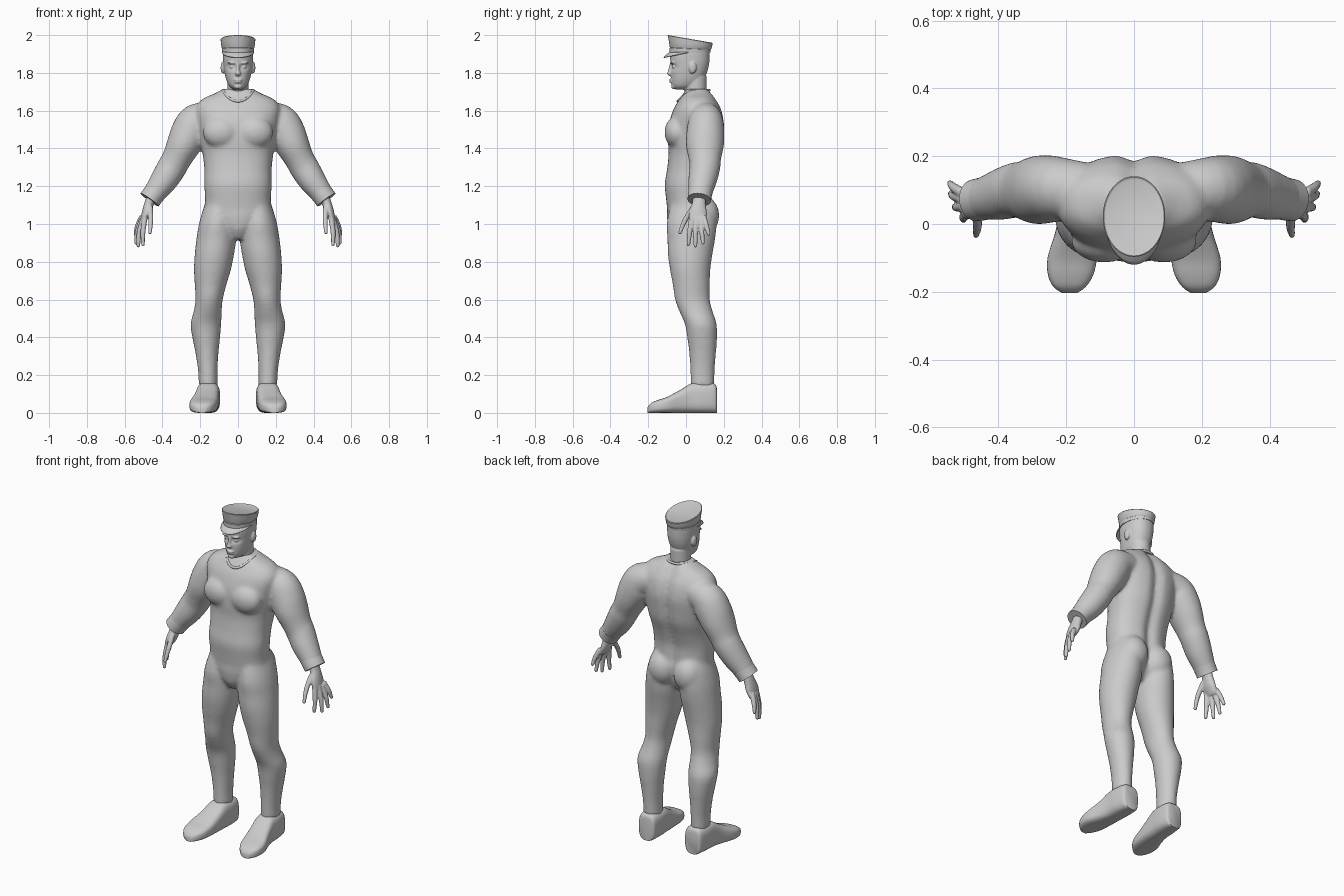
import bpy, bmesh, math
from mathutils import Vector, Matrix

SIDES = (-1, 1)


def power(v, e):
    return math.copysign(abs(v) ** e, v)


def spline(rows, steps):
    """Catmull-Rom interpolation of the section rows."""
    out = []
    for i in range(len(rows) - 1):
        p0, p1, p2, p3 = (rows[max(0, min(len(rows) - 1, k))] for k in (i - 1, i, i + 1, i + 2))
        for j in range(steps):
            t = j / steps
            out.append([0.5 * (2 * b + (c - a) * t + (2 * a - 5 * b + 4 * c - d) * t * t
                               + (3 * b - a - 3 * c + d) * t ** 3)
                        for a, b, c, d in zip(p0, p1, p2, p3)])
    return out + [list(rows[-1])]


def loft(bm, rows, side=1, axis=None, ref=(0, 1, 0), p=2.0, n=40, steps=4):
    """Skin elliptical sections (x, y, z, radius_a, radius_b); b lies along ref."""
    rows = spline(rows, steps)
    pts = [Vector(r[:3]) for r in rows]
    rings = []
    for i, r in enumerate(rows):
        t = Vector(axis) if axis else (pts[min(i + 1, len(pts) - 1)] - pts[max(i - 1, 0)]).normalized()
        v = Vector(ref)
        v = (v - t * v.dot(t)).normalized()
        u = v.cross(t)
        ring = []
        for k in range(n):
            a = 2 * math.pi * k / n
            q = pts[i] + u * r[3] * power(math.cos(a), 2 / p) + v * r[4] * power(math.sin(a), 2 / p)
            ring.append(bm.verts.new((q.x * side, q.y, q.z)))
        rings.append(ring)
    for r0, r1 in zip(rings, rings[1:]):
        for k in range(n):
            bm.faces.new((r0[k], r0[(k + 1) % n], r1[(k + 1) % n], r1[k]))
    bm.faces.new(rings[0])
    bm.faces.new(rings[-1])
    return [v for ring in rings for v in ring]


def ball(bm, loc, size, side=1):
    m = Matrix.Translation((loc[0] * side, loc[1], loc[2])) @ Matrix.Diagonal((*size, 1))
    bmesh.ops.create_uvsphere(bm, u_segments=24, v_segments=16, radius=1, matrix=m)


def upright(rows):
    """(z, front_y, back_y, half_width) to loft rows."""
    return [(0, (f + b) / 2, z, w, (b - f) / 2) for z, f, b, w in rows]


def finish(bm, name, voxel=0, smooth=0, angle=40):
    bmesh.ops.recalc_face_normals(bm, faces=bm.faces)
    for f in bm.faces:
        f.smooth = True
    me = bpy.data.meshes.new(name)
    bm.to_mesh(me)
    bm.free()
    ob = bpy.data.objects.new(name, me)
    bpy.context.collection.objects.link(ob)
    if voxel:
        m = ob.modifiers.new("Blend", 'REMESH')
        m.mode, m.voxel_size, m.use_smooth_shade = 'VOXEL', voxel, True
        s = ob.modifiers.new("Soften", 'SMOOTH')
        s.factor, s.iterations = 0.5, smooth
    else:
        bpy.ops.object.select_all(action='DESELECT')
        bpy.context.view_layer.objects.active = ob
        ob.select_set(True)
        bpy.ops.object.shade_smooth_by_angle(angle=math.radians(angle))
    return ob


# Suit body: torso with spine groove, then muscles, legs and arms blended together
bm = bmesh.new()
for v in loft(bm, upright([
        (.92, -.06, .10, .04), (.97, -.09, .13, .085), (1.03, -.10, .14, .14), (1.08, -.10, .145, .175),
        (1.13, -.105, .14, .174), (1.21, -.112, .14, .178), (1.29, -.10, .16, .178), (1.37, -.092, .187, .187),
        (1.44, -.095, .198, .20), (1.53, -.09, .205, .215), (1.61, -.065, .188, .225), (1.66, -.035, .16, .19),
        (1.69, -.015, .14, .125), (1.715, 0, .12, .08)]), axis=(0, 0, 1), p=2.3, n=64):
    if v.co.y > .08:
        v.co.y -= .022 * math.exp(-(v.co.x / .03) ** 2)
for s in SIDES:
    ball(bm, (.088, -.048, 1.485), (.098, .066, .085), s)
    ball(bm, (.085, .098, 1.045), (.085, .078, .10), s)
    loft(bm, [(.09, .03, 1.14, .07, .10), (.1, .035, 1.08, .084, .122), (.11, .03, 1.0, .097, .132),
              (.115, .028, .92, .105, .126), (.125, .022, .84, .104, .118), (.135, .022, .76, .098, .107),
              (.145, .028, .68, .084, .098), (.153, .034, .6, .072, .092), (.16, .052, .54, .074, .088),
              (.17, .078, .47, .081, .084), (.168, .086, .39, .072, .078), (.164, .088, .31, .06, .07),
              (.16, .087, .22, .051, .064), (.158, .087, .14, .05, .062)], s, axis=(0, 0, 1))
    loft(bm, [(.13, .105, 1.57, .075, .075), (.215, .105, 1.543, .097, .092), (.255, .103, 1.485, .1, .1),
              (.29, .1, 1.415, .09, .1), (.325, .1, 1.345, .078, .086), (.35, .1, 1.3, .078, .081),
              (.39, .088, 1.235, .073, .076), (.43, .078, 1.18, .063, .066), (.462, .071, 1.135, .054, .058)], s)
finish(bm, "suit_body", .01, 7)

# Sleeve cuffs
for s in SIDES:
    bm = bmesh.new()
    loft(bm, [(.435, .077, 1.172, .06, .064), (.452, .073, 1.15, .059, .063), (.468, .07, 1.128, .059, .062)], s)
    finish(bm, "sleeve_cuff")

# Collar edge around the neck
cu = bpy.data.curves.new("collar", 'CURVE')
cu.dimensions, cu.bevel_depth, cu.bevel_resolution = '3D', .007, 3
sp = cu.splines.new('POLY')
sp.points.add(47)
sp.use_cyclic_u = True
for i, pt in enumerate(sp.points):
    a = 2 * math.pi * i / 48
    drop = .058 * max(0, -math.sin(a)) ** 1.5
    pt.co = (.08 * math.cos(a), .04 + .083 * math.sin(a), 1.708 - drop, 1)
bpy.context.collection.objects.link(bpy.data.objects.new("collar", cu))

# Hands: palm, four fingers and thumb
FINGERS = [((.493, .03, 1.03), (.503, .02, .96), (.503, .013, .892)),
           ((.503, .052, 1.03), (.523, .05, .95), (.528, .05, .885)),
           ((.508, .075, 1.03), (.532, .083, .96), (.54, .09, .9)),
           ((.508, .093, 1.04), (.532, .108, .99), (.543, .12, .947)),
           ((.465, .04, 1.09), (.462, -.005, 1.02), (.466, -.032, .955))]
for s in SIDES:
    bm = bmesh.new()
    loft(bm, [(.45, .07, 1.16, .028, .034), (.47, .069, 1.11, .025, .036), (.485, .063, 1.06, .024, .048),
              (.5, .062, 1.02, .016, .045), (.503, .062, 1.005, .008, .035)], s, n=24)
    for f in FINGERS:
        loft(bm, [(*q, r, r) for q, r in zip(f, (.0145, .0135, .0095))], s, n=12)
        ball(bm, f[2], (.0095,) * 3, s)
    finish(bm, "hand", .0045, 2)

# Shoes with flat soles, toes turned out
for s in SIDES:
    bm = bmesh.new()
    heel_to_toe = [(.163, .13, .042, .155), (.15, .155, .054, .155), (.09, .16, .062, .157), (.03, .157, .062, .16),
                   (-.03, .122, .066, .168), (-.1, .085, .073, .182), (-.15, .068, .067, .187),
                   (-.185, .052, .048, .19), (-.204, .03, .022, .19)]
    for v in loft(bm, [(c, y, h / 2, w, h / 2) for y, h, w, c in heel_to_toe], s,
                  axis=(0, 1, 0), ref=(0, 0, 1), p=3.2):
        v.co.z = max(0, v.co.z)
    finish(bm, "shoe", angle=50)

# Head and neck with eye sockets, brow, nose, lips, chin and ears
bm = bmesh.new()
for v in loft(bm, upright([
        (1.712, -.055, .03, .025), (1.73, -.072, .06, .046), (1.76, -.078, .09, .061), (1.8, -.08, .11, .071),
        (1.84, -.08, .121, .077), (1.88, -.084, .125, .08), (1.92, -.078, .123, .079), (1.95, -.06, .1, .065)]),
        axis=(0, 0, 1), p=2.2, n=64, steps=8):
    if v.co.y < 0:
        d = ((abs(v.co.x) - .033) / .02) ** 2 + ((v.co.z - 1.832) / .014) ** 2
        v.co.y += .014 * math.exp(-d)
loft(bm, [(0, .06, 1.6, .07, .065), (0, .052, 1.68, .057, .058), (0, .05, 1.78, .057, .06)])
ball(bm, (0, -.082, 1.797), (.016, .019, .013))
loft(bm, [(0, -.074, 1.855, .008, .01), (0, -.081, 1.82, .009, .012), (0, -.088, 1.795, .011, .011)], n=16)
ball(bm, (0, -.077, 1.763), (.024, .013, .006))
ball(bm, (0, -.075, 1.751), (.021, .013, .006))
ball(bm, (0, -.064, 1.728), (.022, .015, .014))
for s in SIDES:
    ball(bm, (.03, -.07, 1.853), (.026, .014, .007), s)
    ball(bm, (.033, -.062, 1.832), (.013, .012, .009), s)
    ball(bm, (.08, .035, 1.828), (.012, .021, .032), s)
finish(bm, "head", .0045, 3)


# Cap: rows are (front_z, back_z, front_y, back_y, half_width)
def cap_part(name, rows, n=64):
    bm = bmesh.new()
    rings = []
    for zf, zb, yf, yb, w in rows:
        ring = []
        for k in range(n):
            a = 2 * math.pi * k / n
            t = (1 + math.sin(a)) / 2
            ring.append(bm.verts.new((w * math.cos(a), yf + (yb - yf) * t, zf + (zb - zf) * t)))
        rings.append(ring)
    for r0, r1 in zip(rings, rings[1:]):
        for k in range(n):
            bm.faces.new((r0[k], r0[(k + 1) % n], r1[(k + 1) % n], r1[k]))
    bm.faces.new(rings[0])
    bm.faces.new(rings[-1])
    finish(bm, name, angle=35)


cap_part("cap_crown", [(1.933, 1.92, -.084, .128, .083), (1.94, 1.926, -.087, .134, .087),
                       (1.97, 1.94, -.091, .138, .09), (1.998, 1.956, -.097, .141, .092),
                       (2.0, 1.96, -.094, .138, .089), (1.997, 1.957, -.085, .13, .082)])
cap_part("cap_band", [(1.903, 1.908, -.086, .129, .084), (1.932, 1.922, -.087, .131, .085),
                      (1.936, 1.925, -.083, .128, .082)])

# Cap visor: sloping crescent at the front
bm = bmesh.new()
rows = []
for i in range(33):
    a = math.radians(-85 + 170 * i / 32)
    row = []
    for j in range(5):
        e = j / 4 * math.cos(a)
        row.append(bm.verts.new(((.085 + .012 * e) * math.sin(a), .022 - (.106 + .036 * e) * math.cos(a),
                                 1.912 - .027 * e ** 1.2 - .002)))
    rows.append(row)
for r0, r1 in zip(rows, rows[1:]):
    for j in range(4):
        bm.faces.new((r0[j], r0[j + 1], r1[j + 1], r1[j]))
visor = finish(bm, "cap_visor")
visor.modifiers.new("Thickness", 'SOLIDIFY').thickness = .005
